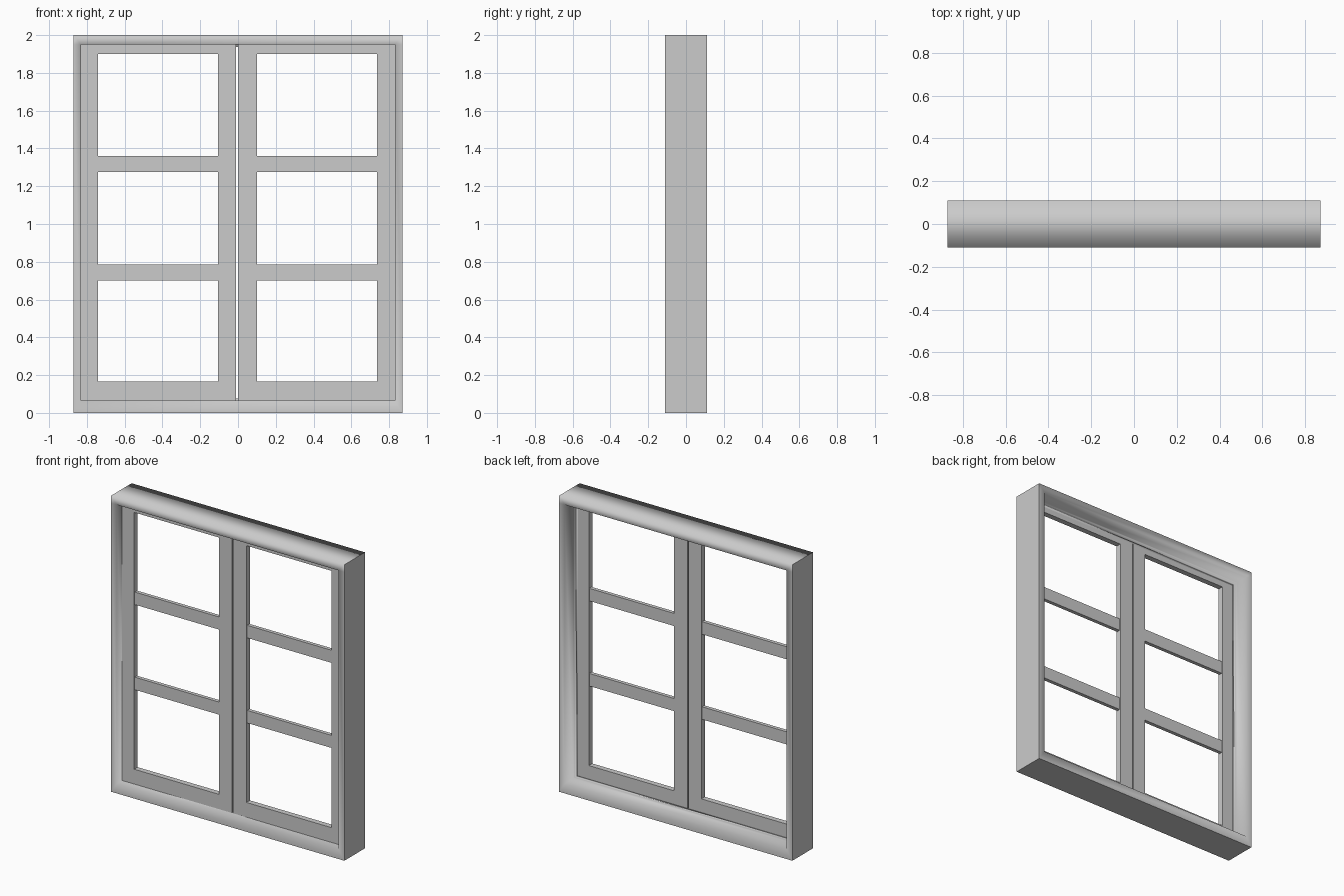
import bpy
import bmesh

cube = bpy.data.objects.get("Cube")
if cube:
    bpy.data.objects.remove(cube, do_unlink=True)

GREY = (0.6, 0.6, 0.6, 1.0)
paint = bpy.data.materials.new("grey_paint")
paint.use_nodes = True
paint.diffuse_color = GREY
paint.node_tree.nodes["Principled BSDF"].inputs["Base Color"].default_value = GREY


def finish(name, bm):
    bmesh.ops.recalc_face_normals(bm, faces=bm.faces)
    mesh = bpy.data.meshes.new(name)
    bm.to_mesh(mesh)
    bm.free()
    mesh.materials.append(paint)
    obj = bpy.data.objects.new(name, mesh)
    bpy.context.collection.objects.link(obj)
    return obj


def ring(loops):
    """Closed rectangular ring; each loop is (x0, x1, z0, z1, y)."""
    bm = bmesh.new()
    rows = [[bm.verts.new(p) for p in ((x0, y, z0), (x1, y, z0), (x1, y, z1), (x0, y, z1))]
            for x0, x1, z0, z1, y in loops]
    for i, row in enumerate(rows):
        nxt = rows[(i + 1) % len(rows)]
        for k in range(4):
            m = (k + 1) % 4
            bm.faces.new((row[k], row[m], nxt[m], nxt[k]))
    return bm


def box(name, x0, x1, y0, y1, z0, z1):
    bm = bmesh.new()
    bmesh.ops.create_cube(bm, size=1)
    for v in bm.verts:
        v.co.x = x1 if v.co.x > 0 else x0
        v.co.y = y1 if v.co.y > 0 else y0
        v.co.z = z1 if v.co.z > 0 else z0
    return finish(name, bm)


# Outer casing with a small stop ridge behind the sashes
W, D, H = 0.872, 0.11, 2.0
SIDE, SILL, HEAD = 0.042, 0.065, 0.05


def casing_loop(y, extra=0.0):
    x = W - SIDE - extra
    return (-x, x, SILL + extra, H - HEAD - extra, y)


outer = (-W, W, 0, H)
bm = ring([outer + (-D,), casing_loop(-D), casing_loop(-0.015), casing_loop(-0.015, 0.012),
           casing_loop(0.02, 0.012), casing_loop(0.02), casing_loop(D), outer + (D,)])
# Support cuts near the top corners
for co, no in (((W - SIDE, 0, 0), (1, 0, 0)), ((SIDE - W, 0, 0), (1, 0, 0)),
               ((0, 0, H - HEAD), (0, 0, 1))):
    bmesh.ops.bisect_plane(bm, geom=bm.verts[:] + bm.edges[:] + bm.faces[:],
                           dist=1e-5, plane_co=co, plane_no=no)
# Soft shading, with crisp outer uprights and base
for f in bm.faces:
    f.smooth = True
for e in bm.edges:
    upright = all(abs(v.co.x) > W - 0.001 and abs(v.co.y) > D - 0.001 for v in e.verts)
    base = all(v.co.z < 0.001 for v in e.verts)
    if upright or base:
        e.smooth = False
finish("window_casing", bm)

# Two sashes, each with two glazing bars
FRONT, BACK = -0.052, -0.015
for name, x0, x1, p0, p1 in (("right", -0.835, -0.01, -0.74, -0.105),
                             ("left", 0.0, 0.835, 0.1, 0.737)):
    rim = (x0, x1, 0.06, 1.955)
    pane = (p0, p1, 0.165, 1.9)
    finish(name + "_sash", ring([rim + (FRONT,), pane + (FRONT,), pane + (BACK,), rim + (BACK,)]))
    for level, z in (("lower", 0.7), ("upper", 1.275)):
        box(f"{name}_{level}_glazing_bar", p0 - 0.01, p1 + 0.01,
            FRONT + 0.006, BACK - 0.006, z, z + 0.085)
